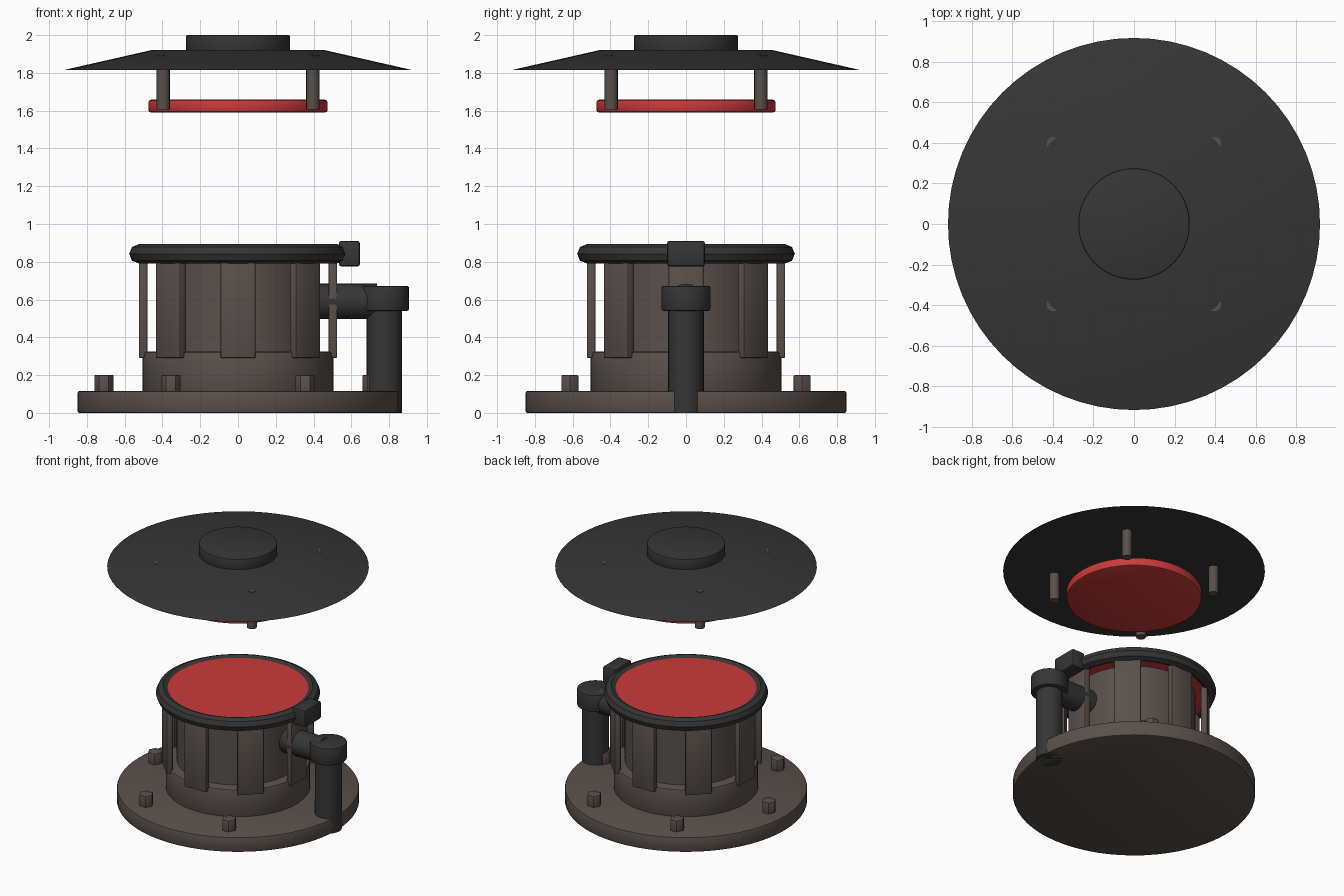
import bpy, math
from math import radians, cos, sin

if "Cube" in bpy.data.objects:
    bpy.data.objects.remove(bpy.data.objects["Cube"])


def material(name, rgb):
    m = bpy.data.materials.new(name)
    m.diffuse_color = (*rgb, 1)
    m.use_nodes = True
    m.node_tree.nodes["Principled BSDF"].inputs["Base Color"].default_value = m.diffuse_color
    return m


BROWN = material("brown_grey_metal", (0.100, 0.080, 0.070))
DARK = material("charcoal_metal", (0.036, 0.036, 0.036))
RED = material("red_paint", (0.60, 0.042, 0.042))


def finish(name, mat, bevel=0.0, segments=2):
    ob = bpy.context.object
    ob.name = name
    ob.data.materials.append(mat)
    if bevel:
        bpy.ops.object.transform_apply(location=False, rotation=False, scale=True)
        mod = ob.modifiers.new("soft_edges", 'BEVEL')
        mod.width = bevel
        mod.segments = segments
        mod.limit_method = 'ANGLE'
        mod.angle_limit = radians(50)
        bpy.ops.object.modifier_apply(modifier=mod.name)
    bpy.ops.object.shade_smooth_by_angle(angle=radians(30))
    return ob


def cylinder(name, mat, r, z0, z1, x=0, y=0, sides=64, bevel=0.0, spin=0):
    bpy.ops.mesh.primitive_cylinder_add(vertices=sides, radius=r, depth=z1 - z0,
                                        location=(x, y, (z0 + z1) / 2),
                                        rotation=(0, 0, spin))
    return finish(name, mat, bevel)


def box(name, mat, loc, size, spin=0, bevel=0.0):
    bpy.ops.mesh.primitive_cube_add(size=1, location=loc, rotation=(0, 0, spin))
    bpy.context.object.scale = size
    return finish(name, mat, bevel)


# Base plate, collar and drum
cylinder("base_plate", BROWN, 0.85, 0.0, 0.115, bevel=0.01)
cylinder("collar", BROWN, 0.505, 0.10, 0.325, bevel=0.015)
cylinder("drum", BROWN, 0.43, 0.30, 0.82)

# Hex bolts around the base
for i in range(6):
    a = radians(60 * i)
    cylinder(f"bolt_{i + 1}", BROWN, 0.052, 0.10, 0.20,
             0.71 * cos(a), 0.71 * sin(a), sides=6, bevel=0.005, spin=radians(30))

# Upright ribs around the drum
for i in range(8):
    a = radians(45 * i)
    box(f"rib_{i + 1}", BROWN, (0.502 * cos(a), 0.502 * sin(a), 0.55),
        (0.046, 0.185, 0.52), spin=a, bevel=0.007)

# Rim ring, red top and clamp
bpy.ops.mesh.primitive_torus_add(major_radius=0.525, minor_radius=0.051,
                                 major_segments=64, minor_segments=8,
                                 location=(0, 0, 0.842))
finish("rim_ring", DARK)
cylinder("drum_top", RED, 0.50, 0.80, 0.88)
box("clamp", DARK, (0.59, 0, 0.843), (0.11, 0.20, 0.135), bevel=0.012)

# Side pipe with elbow cap
bpy.ops.mesh.primitive_cylinder_add(vertices=32, radius=0.094, depth=0.335,
                                    location=(0.5675, 0, 0.59),
                                    rotation=(0, radians(90), 0))
finish("side_pipe", DARK)
cylinder("down_pipe", DARK, 0.094, 0.0, 0.60, x=0.775, sides=32)
cylinder("pipe_cap", DARK, 0.13, 0.54, 0.673, x=0.775, sides=32, bevel=0.01)

# Raised hood: red plate, posts, sloping cover and top cap
cylinder("hood_plate", RED, 0.475, 1.59, 1.658, bevel=0.015)
for i, (sx, sy) in enumerate([(1, 1), (-1, 1), (-1, -1), (1, -1)]):
    cylinder(f"hood_post_{i + 1}", BROWN, 0.035, 1.605, 1.894,
             0.396 * sx, 0.396 * sy, sides=16)
bpy.ops.mesh.primitive_cone_add(vertices=64, radius1=0.918, radius2=0.456,
                                depth=0.105, location=(0, 0, 1.8685))
finish("hood_cover", DARK)
cylinder("hood_cap", DARK, 0.275, 1.90, 2.0, bevel=0.008)
